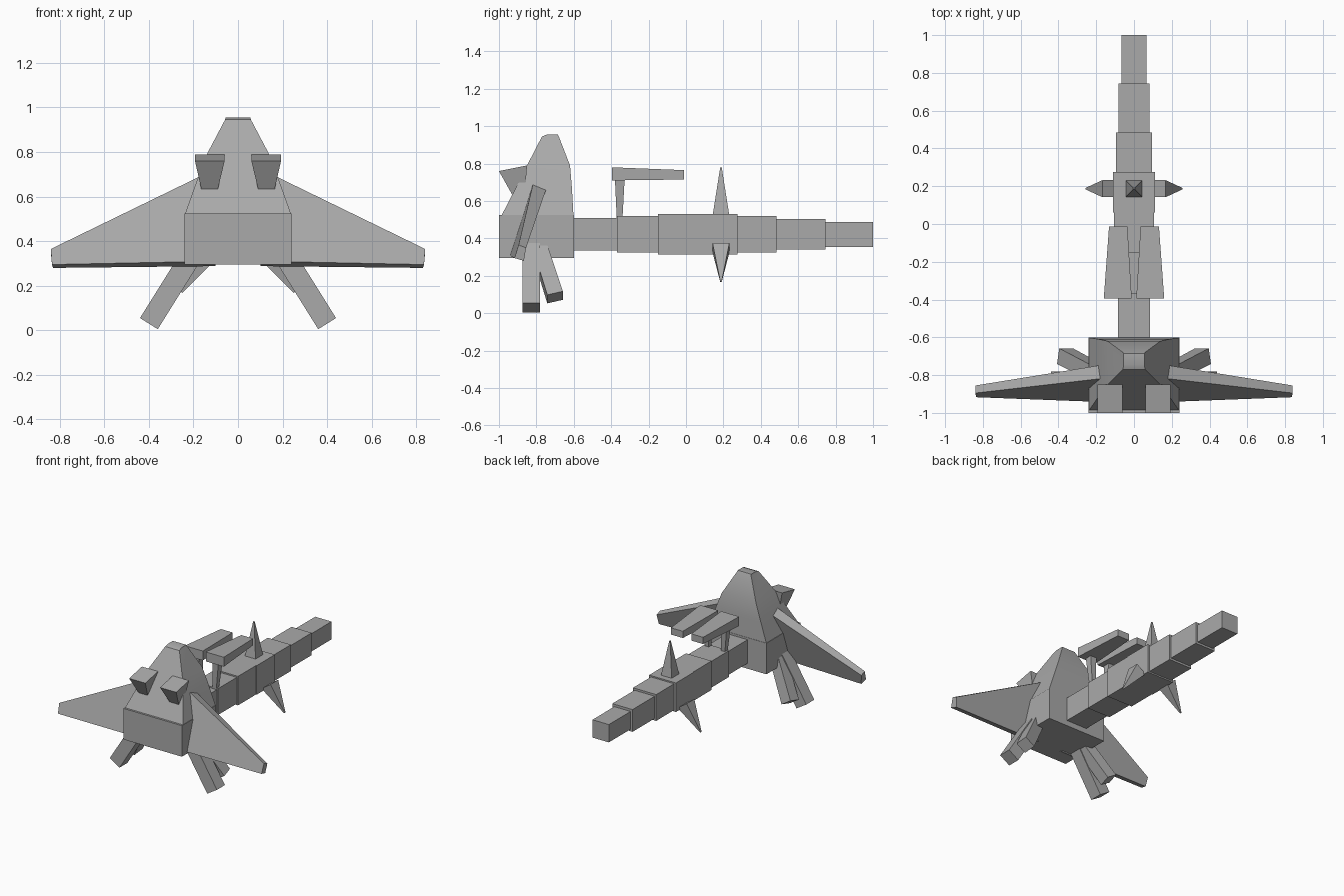
import bpy, bmesh, math
from mathutils import Vector

cube = bpy.data.objects.get("Cube")
if cube:
    bpy.data.objects.remove(cube, do_unlink=True)

grey = bpy.data.materials.new("plain_grey")
grey.use_nodes = True
TONE = (0.4, 0.4, 0.4, 1)
grey.diffuse_color = TONE
grey.node_tree.nodes["Principled BSDF"].inputs["Base Color"].default_value = TONE


def loft(name, rings, smooth=False):
    """Join rings of four corners into a closed solid."""
    bm = bmesh.new()
    loops = [[bm.verts.new(p) for p in ring] for ring in rings]
    for a, b in zip(loops, loops[1:]):
        for i in range(4):
            j = (i + 1) % 4
            bm.faces.new((a[i], a[j], b[j], b[i]))
    bm.faces.new(loops[0])
    bm.faces.new(loops[-1])
    bmesh.ops.recalc_face_normals(bm, faces=bm.faces[:])
    mesh = bpy.data.meshes.new(name)
    bm.to_mesh(mesh)
    bm.free()
    mesh.materials.append(grey)
    obj = bpy.data.objects.new(name, mesh)
    bpy.context.collection.objects.link(obj)
    if smooth:
        bpy.ops.object.select_all(action='DESELECT')
        obj.select_set(True)
        bpy.context.view_layer.objects.active = obj
        bpy.ops.object.shade_smooth_by_angle(angle=math.radians(30))
    return obj


def level(x0, x1, y0, y1, z0, z1=None):
    """Rectangle seen from above, z0 at its front edge and z1 at its back."""
    z1 = z0 if z1 is None else z1
    return [(x0, y0, z0), (x1, y0, z0), (x1, y1, z1), (x0, y1, z1)]


def upright(x0, x1, y, z0, z1):
    """Rectangle facing the front."""
    return [(x0, y, z0), (x1, y, z0), (x1, y, z1), (x0, y, z1)]


def bar(name, start, end, r0, r1):
    """Square tapering bar whose sides stay aligned with its lean."""
    start, end = Vector(start), Vector(end)
    axis = (end - start).normalized()
    u = (Vector((0, 1, 0)) - axis * axis.y).normalized()
    v = axis.cross(u)
    corners = ((-1, -1), (1, -1), (1, 1), (-1, 1))
    return loft(name, [[c + (u * a + v * b) * r for a, b in corners]
                       for c, r in ((start, r0), (end, r1))])


def pair(name, rings):
    """Left part and its mirrored right twin."""
    loft("left_" + name, rings)
    loft("right_" + name, [[(-x, y, z) for x, y, z in r] for r in rings])


# Head: block base and tapering crown
loft("head_base", [level(-.24, .24, -1, -.6, z) for z in (.295, .525)])
crown = [(.237, -.985, -.602, .525), (.185, -.91, -.61, .67),
         (.14, -.85, -.62, .79), (.058, -.77, -.68, .945)]
rings = [level(-w, w, f, b, z) for w, f, b, z in crown]
rings.append(level(-.055, .055, -.745, -.685, .955))
loft("head_crown", rings, smooth=True)

# Eyes: flared blocks set in the crown
pair("eye", [level(.06, .193, -1, -.85, .76, .79),
             level(.09, .165, -.93, -.86, .635, .66)])

# Side fins, leaning back
pair("side_fin", [
    [(.1, -.945, .31), (.1, -.88, .288), (.1, -.735, .70), (.1, -.81, .725)],
    [(.835, -.917, .295), (.83, -.867, .28), (.84, -.855, .35), (.84, -.895, .365)]])

# Body and tail: stepped blocks
segments = [(-.6, -.37, .085, .335, .51), (-.37, -.15, .095, .325, .52),
            (-.15, .06, .105, .315, .53), (.06, .275, .11, .315, .53),
            (.275, .485, .095, .325, .52), (.485, .745, .083, .34, .505),
            (.745, 1, .067, .355, .487)]
for i, (y0, y1, w, z0, z1) in enumerate(segments):
    loft(f"body_segment_{i + 1}", [upright(-w, w, y, z0, z1) for y in (y0, y1)])

# Back plates on posts
pair("back_plate", [upright(.012, .16, -.395, .71, .78),
                    upright(.035, .132, -.012, .715, .765)])
pair("plate_post", [level(.05, .08, -.37, -.34, .5),
                    level(.055, .105, -.38, -.328, .72)])

# Spikes
bar("top_spike", (0, .187, .52), (0, .187, .78), .045, .004)

for side, s in (("left", 1), ("right", -1)):
    bar(side + "_spike", (s * .13, .187, .35), (s * .253, .187, .17), .045, .004)
    # Legs
    bar(side + "_front_leg", (s * .2, -.828, .35), (s * .40, -.828, .03), .047, .047)
    bar(side + "_rear_leg", (s * .2, -.785, .35), (s * .365, -.70, .085), .04, .043)
